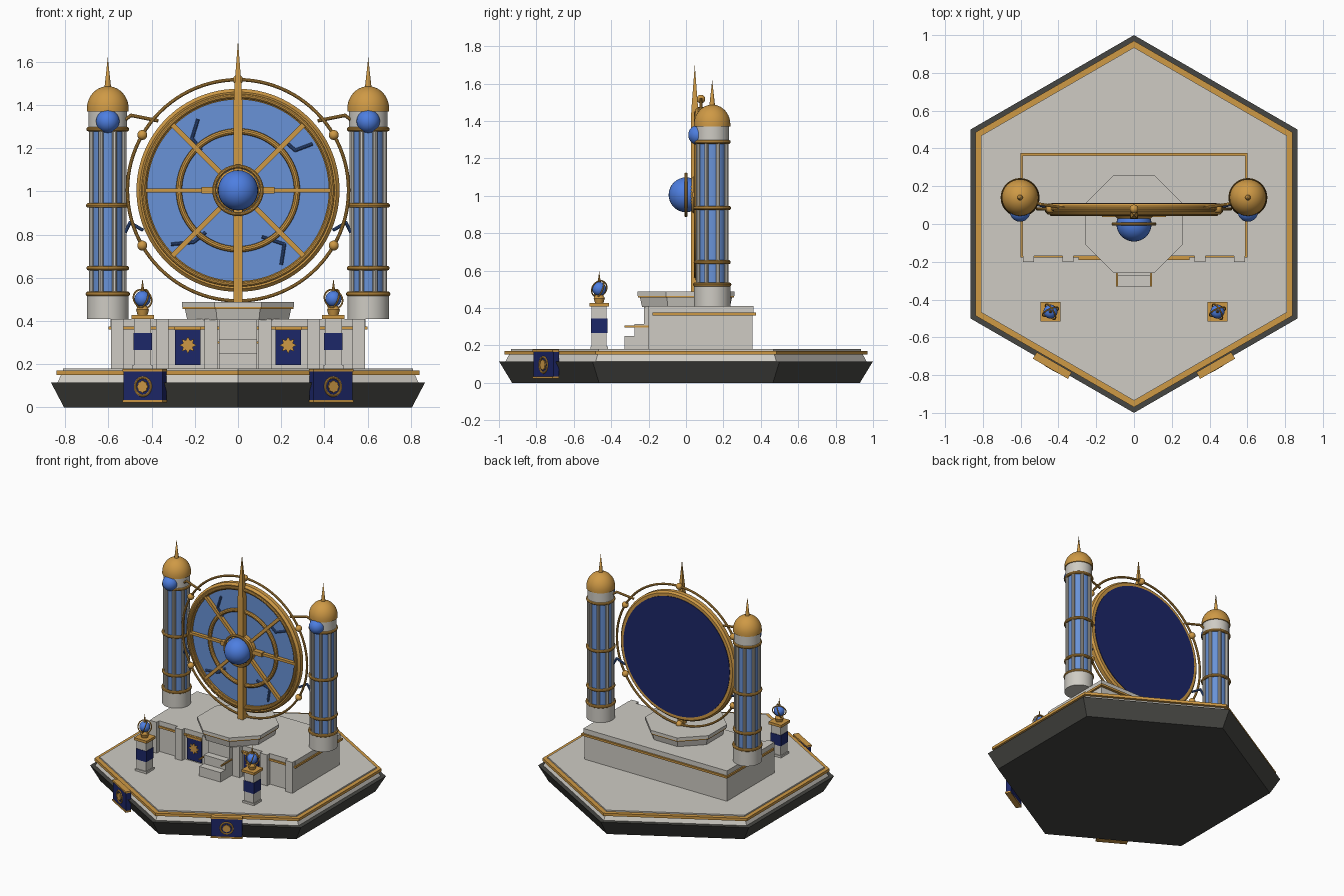
import bpy, bmesh
from math import pi, sin, cos, radians
from mathutils import Matrix, Vector

if "Cube" in bpy.data.objects:
    bpy.data.objects.remove(bpy.data.objects["Cube"])


def material(name, rgb):
    m = bpy.data.materials.new(name)
    m.diffuse_color = (*rgb, 1)
    m.use_nodes = True
    m.node_tree.nodes["Principled BSDF"].inputs["Base Color"].default_value = m.diffuse_color
    return m


STONE = material("light stone", (0.62, 0.60, 0.55))
DARK = material("dark stone", (0.062, 0.062, 0.055))
GOLD = material("gold", (0.62, 0.32, 0.06))
NAVY = material("navy", (0.012, 0.020, 0.14))
GLASS = material("pale blue glass", (0.14, 0.29, 0.68))
ORB = material("orb blue", (0.075, 0.21, 0.75))
STEEL = material("steel blue", (0.045, 0.11, 0.33))
FRONT = Matrix.Rotation(pi / 2, 4, 'X')      # local z -> -y, local y -> z


def finish(name, bm, mat, matrix=Matrix(), smooth=True):
    bmesh.ops.remove_doubles(bm, verts=bm.verts, dist=1e-5)
    bmesh.ops.recalc_face_normals(bm, faces=bm.faces)
    bm.transform(matrix)
    me = bpy.data.meshes.new(name)
    bm.to_mesh(me)
    bm.free()
    me.materials.append(mat)
    if smooth:
        me.shade_smooth()
        me.set_sharp_from_angle(angle=radians(32))
    ob = bpy.data.objects.new(name, me)
    bpy.context.collection.objects.link(ob)
    return ob


def lathe(name, mat, prof, loc=(0, 0, 0), n=48, rot=Matrix(), phase=0, closed=False, alt=1):
    """Revolve (radius, height) points; alt scales every other spoke for stars."""
    bm = bmesh.new()
    rings = []
    for r, z in prof:
        ring = []
        for i in range(n):
            a, k = phase + 2 * pi * i / n, r * (alt if i % 2 else 1)
            ring.append(bm.verts.new((k * cos(a), k * sin(a), z)))
        rings.append(ring)
    pairs = list(zip(rings, rings[1:])) + ([(rings[-1], rings[0])] if closed else [])
    for a, b in pairs:
        for i in range(n):
            j = (i + 1) % n
            bm.faces.new((a[i], a[j], b[j], b[i]))
    if not closed:
        for p, ring in ((prof[0], rings[0]), (prof[-1], rings[-1])):
            if p[0] > 0:
                bm.faces.new(ring)
    return finish(name, bm, mat, Matrix.Translation(loc) @ rot, n > 8 and alt == 1)


def ring(name, mat, R, r, loc, rot=Matrix(), n=64, m=10):
    prof = [(R + r * cos(2 * pi * i / m), r * sin(2 * pi * i / m)) for i in range(m)]
    return lathe(name, mat, prof, loc, n, rot, closed=True)


def ball(name, mat, r, loc):
    bm = bmesh.new()
    bmesh.ops.create_uvsphere(bm, u_segments=28, v_segments=16, radius=r)
    return finish(name, bm, mat, Matrix.Translation(loc))


def box(name, mat, lo, hi, rot=Matrix()):
    lo, hi = Vector(lo), Vector(hi)
    bm = bmesh.new()
    bmesh.ops.create_cube(bm, size=1, matrix=Matrix.Translation((lo + hi) / 2) @ Matrix.Diagonal((*(hi - lo), 1)))
    return finish(name, bm, mat, rot, False)


def rod(name, mat, pts, r):
    """Round rod through a few points, balls at the joints."""
    bm = bmesh.new()
    for p, q in zip(pts, pts[1:]):
        p, q = Vector(p), Vector(q)
        d = q - p
        m = Matrix.Translation((p + q) / 2) @ d.to_track_quat('Z', 'Y').to_matrix().to_4x4()
        bmesh.ops.create_cone(bm, cap_ends=True, segments=10, radius1=r, radius2=r, depth=d.length, matrix=m)
    for p in pts[1:-1]:
        bmesh.ops.create_uvsphere(bm, u_segments=10, v_segments=6, radius=r, matrix=Matrix.Translation(p))
    return finish(name, bm, mat)


# Hexagonal base
H = radians(30)
lathe("base_plinth", DARK, [(0.93, 0), (1.0, 0.115)], n=6, phase=H)
lathe("base_floor", STONE, [(0.965, 0.115), (0.945, 0.152), (0.935, 0.152), (0.935, 0.18)], n=6, phase=H)
lathe("base_trim", GOLD, [(0.93, 0.15), (0.97, 0.15), (0.97, 0.17), (0.93, 0.17)], n=6, phase=H, closed=True)

# Banners hung on the two front edges
for s, side in ((-1, "left"), (1, "right")):
    R = Matrix.Rotation(s * H, 4, 'Z')
    box(f"edge_banner_{side}", NAVY, (-0.105, -0.88, 0.025), (0.105, -0.845, 0.172), R)
    for z in (0.022, 0.165):
        box(f"edge_banner_trim_{side}", GOLD, (-0.107, -0.885, z), (0.107, -0.845, z + 0.012), R)
    c = R @ Vector((0, -0.88, 0.096))
    ring(f"edge_emblem_ring_{side}", GOLD, 0.042, 0.006, c, R @ FRONT, 32, 8)
    lathe(f"edge_emblem_disc_{side}", GOLD, [(0.029, 0), (0.029, 0.007)], c, 16, R @ FRONT, alt=0.85)

# Rectangular podium
box("podium", STONE, (-0.585, -0.165, 0.175), (0.585, 0.355, 0.41))
box("podium_trim", GOLD, (-0.6, -0.178, 0.36), (0.6, 0.375, 0.375))
box("podium_cap", STONE, (-0.59, -0.17, 0.375), (0.59, 0.362, 0.41))
for s, side in ((-1, "left"), (1, "right")):
    for x in (0.125, 0.35, 0.558):
        box(f"pilaster_{side}", STONE, (s * x - 0.029, -0.2, 0.175), (s * x + 0.029, -0.16, 0.41))
    x = s * 0.232
    box(f"podium_banner_{side}", NAVY, (x - 0.059, -0.183, 0.195), (x + 0.059, -0.16, 0.362))
    box(f"podium_banner_rail_{side}", GOLD, (x - 0.061, -0.19, 0.358), (x + 0.061, -0.16, 0.374))
    lathe(f"podium_star_{side}", GOLD, [(0.04, 0), (0.04, 0.007)], (x, -0.183, 0.288), 16, FRONT, alt=0.6)
    # stair side strips
    box(f"stair_strip_{side}", GOLD, (s * 0.09 - 0.004, -0.33, 0.295), (s * 0.09 + 0.004, -0.2, 0.305))

# Stairs
for y, z in ((-0.33, 0.25), (-0.275, 0.315), (-0.225, 0.405)):
    box("stair_step", STONE, (-0.088, y, 0.175), (0.088, -0.16, z))

# Octagonal dais
E = 1 / cos(pi / 8)
lathe("dais", STONE, [(0.235 * E, 0.405), (0.248 * E, 0.465), (0.26 * E, 0.465), (0.26 * E, 0.487)], n=8, phase=pi / 8)
lathe("dais_trim", GOLD, [(0.23 * E, 0.456), (0.256 * E, 0.456), (0.256 * E, 0.468), (0.23 * E, 0.468)],
      n=8, phase=pi / 8, closed=True)

# Great wheel
C = Vector((0, 0, 1.005))
at = lambda y: C + Vector((0, y, 0))
lathe("wheel_glass", GLASS, [(0.428, -0.085), (0.428, -0.07)], C, 96, FRONT)
lathe("wheel_back", NAVY, [(0.436, -0.112), (0.436, -0.08)], C, 96, FRONT)
lathe("wheel_rim", GOLD, [(0.42, -0.108), (0.458, -0.108), (0.47, -0.095), (0.47, -0.065), (0.455, -0.05), (0.42, -0.058)],
      C, 96, FRONT, closed=True)
ring("wheel_rim_bead", GOLD, 0.436, 0.011, at(0.053), FRONT, 96)
ring("wheel_inner_ring", GOLD, 0.273, 0.014, at(0.06), FRONT, 80)
ring("wheel_outer_hoop", GOLD, 0.512, 0.008, at(0.08), FRONT, 96)
for k in range(6):
    a = radians(30 + 60 * k)
    ball("hoop_bead", GOLD, 0.023, at(0.08) + Vector((0.512 * cos(a), 0, 0.512 * sin(a))))
for k in range(8):
    a = k * pi / 4
    R = Matrix.Translation(C) @ Matrix.Rotation(-a, 4, 'Y')
    w = 0.009 if k % 4 == 0 else 0.011
    box("wheel_spoke", GOLD, (0.06, 0.045, -w), (0.43, 0.072, w), R)
for s in (-1, 1):
    box("hub_arm", GOLD, (s * 0.12 - 0.05, 0.036, 0.99), (s * 0.12 + 0.05, 0.07, 1.02))

# Central needle: square pillar ending in a spire
lathe("needle", GOLD, [(0.03, 0.485), (0.03, 1.38), (0.026, 1.46), (0, 1.70)], (0, 0.047, 0), 4, phase=pi / 4)

# Hub orb
lathe("hub_mount", GOLD, [(0.1, -0.07), (0.1, -0.04), (0.06, 0)], C, 40, FRONT)
ball("hub_orb", ORB, 0.093, C)
ring("hub_ring", GOLD, 0.11, 0.009, C, FRONT)

# Angular clock-hand cracks on the glass
for pts in (((-0.185, 1.335), (-0.213, 1.245), (-0.17, 1.19)),
            ((0.225, 1.225), (0.265, 1.19), (0.345, 1.22)),
            ((-0.31, 0.755), (-0.205, 0.765), (-0.15, 0.81)),
            ((0.2, 0.66), (0.215, 0.755), (0.11, 0.79))):
    rod("glass_crack", STEEL, [(x, 0.066, z) for x, z in pts], 0.008)

# Side columns
for s, side in ((-1, "left"), (1, "right")):
    p = (s * 0.603, 0.14, 0)
    lathe(f"column_base_{side}", STONE, [(0.097, 0.408), (0.097, 0.525)], p)
    lathe(f"column_glass_{side}", GLASS, [(0.076, 0.52), (0.076, 1.295)], p)
    for k in range(8):
        a = (k + 0.5) * pi / 4
        q = (p[0] + 0.081 * cos(a), p[1] + 0.081 * sin(a), 0)
        lathe(f"column_mullion_{side}", STONE, [(0.012, 0.52), (0.012, 1.29)], q, 10)
    for z, r in ((0.525, 0.092), (0.645, 0.088), (0.935, 0.09), (1.288, 0.088)):
        ring(f"column_band_{side}", GOLD, r, 0.011, (p[0], p[1], z), n=48)
    lathe(f"column_cap_{side}", STONE, [(0.09, 1.285), (0.09, 1.385)], p)
    dome = [(0.097 * cos(i * pi / 20), 1.382 + 0.105 * sin(i * pi / 20)) for i in range(10)]
    lathe(f"column_dome_{side}", GOLD, [(0.097, 1.37)] + dome + [(0, 1.487)], p)
    lathe(f"column_spire_{side}", GOLD, [(0.016, 1.475), (0.011, 1.52), (0, 1.62)], p, 12)
    ball(f"column_orb_{side}", ORB, 0.054, (s * 0.603, 0.066, 1.325))
    # brackets reaching from the column to the wheel
    rod(f"upper_bracket_{side}", GOLD, [(s * 0.545, 0.12, 1.315), (s * 0.495, 0.105, 1.352), (s * 0.37, 0.085, 1.327)], 0.008)
    rod(f"lower_bracket_{side}", STEEL, [(s * 0.53, 0.11, 0.795), (s * 0.5, 0.1, 0.855), (s * 0.44, 0.085, 0.82)], 0.008)

# Front pedestals with small armillary orbs
for s, side in ((-1, "left"), (1, "right")):
    x, y = s * 0.442, -0.464
    sq = lambda name, mat, h, z0, z1: box(f"{name}_{side}", mat, (x - h, y - h, z0), (x + h, y + h, z1))
    sq("pedestal_foot", STONE, 0.046, 0.175, 0.195)
    sq("pedestal_shaft", STONE, 0.04, 0.19, 0.41)
    sq("pedestal_band", NAVY, 0.043, 0.265, 0.345)
    sq("pedestal_plate", GOLD, 0.052, 0.408, 0.427)
    lathe(f"pedestal_cup_{side}", GOLD, [(0.022, 0.425), (0.03, 0.452), (0.02, 0.47)], (x, y, 0), 20)
    ball(f"pedestal_orb_{side}", ORB, 0.037, (x, y, 0.502))
    for t, u in ((70, 25), (70, -60)):
        rot = Matrix.Rotation(radians(u), 4, 'Z') @ Matrix.Rotation(radians(t), 4, 'X')
        ring(f"pedestal_hoop_{side}", GOLD, 0.046, 0.004, (x, y, 0.502), rot, 32, 6)
    lathe(f"pedestal_spike_{side}", GOLD, [(0.009, 0.535), (0, 0.597)], (x, y, 0), 10)
